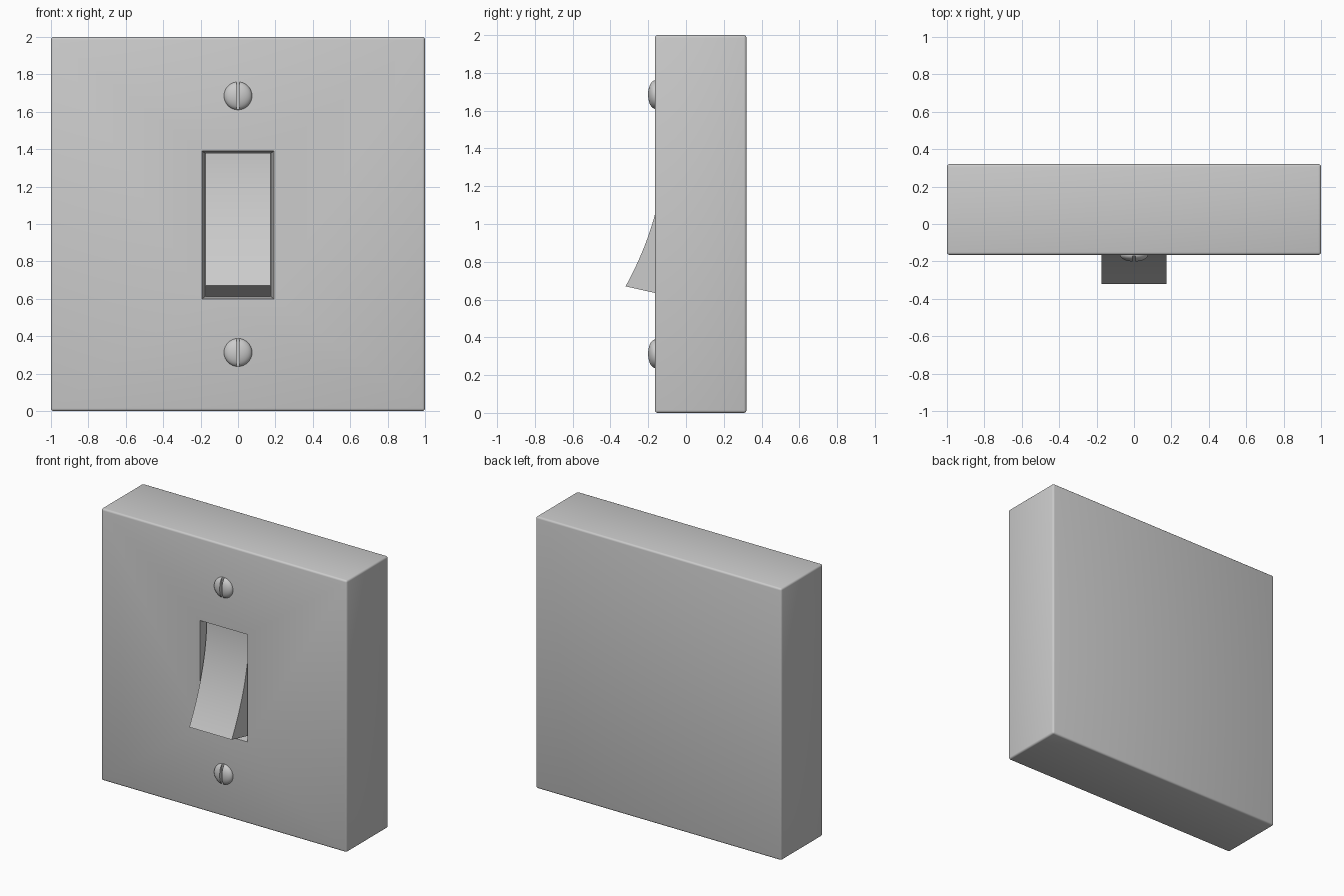
import bpy, bmesh, math

if "Cube" in bpy.data.objects:
    bpy.data.objects.remove(bpy.data.objects["Cube"])

FRONT = -0.165   # y of the plate's front face
MID_Z = 0.995    # centre height of the rocker opening


def new_object(name, bm):
    bmesh.ops.recalc_face_normals(bm, faces=bm.faces)
    mesh = bpy.data.meshes.new(name)
    bm.to_mesh(mesh)
    bm.free()
    obj = bpy.data.objects.new(name, mesh)
    bpy.context.collection.objects.link(obj)
    return obj


def box(name, x0, x1, y0, y1, z0, z1):
    bm = bmesh.new()
    bmesh.ops.create_cube(bm, size=1)
    for v in bm.verts:
        v.co = ((x0 + x1) / 2 + v.co.x * (x1 - x0),
                (y0 + y1) / 2 + v.co.y * (y1 - y0),
                (z0 + z1) / 2 + v.co.z * (z1 - z0))
    return new_object(name, bm)


def cut(obj, cutter):
    mod = obj.modifiers.new("cut", 'BOOLEAN')
    mod.operation = 'DIFFERENCE'
    mod.solver = 'EXACT'
    mod.object = cutter
    apply_all(obj)
    bpy.data.objects.remove(cutter)


def apply_all(obj):
    bpy.context.view_layer.update()
    deps = bpy.context.evaluated_depsgraph_get()
    mesh = bpy.data.meshes.new_from_object(obj.evaluated_get(deps))
    obj.modifiers.clear()
    obj.data = mesh


def smooth(obj, degrees=35):
    bpy.ops.object.select_all(action='DESELECT')
    obj.select_set(True)
    bpy.context.view_layer.objects.active = obj
    bpy.ops.object.shade_smooth_by_angle(angle=math.radians(degrees))


# Back box with softened edges
plate = box("switch_plate", -1, 1, FRONT, 0.32, 0, 2)
bevel = plate.modifiers.new("bevel", 'BEVEL')
bevel.width = 0.014
bevel.segments = 3
apply_all(plate)

# Tapered recess for the rocker
bm = bmesh.new()
rings = []
for y, hx, hz in ((FRONT - 0.1, 0.192, 0.395), (FRONT, 0.192, 0.395), (-0.05, 0.176, 0.383)):
    rings.append([bm.verts.new((sx * hx, y, MID_Z + sz * hz))
                  for sx, sz in ((-1, -1), (1, -1), (1, 1), (-1, 1))])
for a, b in zip(rings, rings[1:]):
    for i in range(4):
        j = (i + 1) % 4
        bm.faces.new((a[i], a[j], b[j], b[i]))
bm.faces.new(rings[0])
bm.faces.new(rings[-1])
cut(plate, new_object("recess_cutter", bm))
smooth(plate)

# Rocker: concave side profile extruded across the width
profile = []
for i in range(25):
    t = 0.71 * i / 24
    profile.append((-0.32 + 0.55 * t - 0.37 * t * t, 0.67 + t))
profile += [(-0.04, 1.365), (-0.04, 0.607)]
bm = bmesh.new()
face = bm.faces.new([bm.verts.new((-0.173, y, z)) for y, z in profile])
ext = bmesh.ops.extrude_face_region(bm, geom=[face])
for v in ext["geom"]:
    if isinstance(v, bmesh.types.BMVert):
        v.co.x = 0.173
smooth(new_object("rocker", bm))

# Slotted dome-head screws above and below
for name, z in (("upper_screw", 1.685), ("lower_screw", 0.313)):
    bm = bmesh.new()
    n, steps, r, h = 32, 8, 0.075, 0.036
    rings = []
    for k in range(-1, steps):
        a = max(k, 0) / steps * math.pi / 2
        y = FRONT + 0.015 if k < 0 else FRONT - h * math.sin(a)
        rings.append([bm.verts.new((r * math.cos(a) * math.cos(2 * math.pi * i / n), y,
                                    z + r * math.cos(a) * math.sin(2 * math.pi * i / n)))
                      for i in range(n)])
    for a, b in zip(rings, rings[1:]):
        for i in range(n):
            j = (i + 1) % n
            bm.faces.new((a[i], a[j], b[j], b[i]))
    tip = bm.verts.new((0, FRONT - h, z))
    for i in range(n):
        bm.faces.new((rings[-1][i], rings[-1][(i + 1) % n], tip))
    bm.faces.new(rings[0])
    screw = new_object(name, bm)
    cut(screw, box("slot_cutter", -0.009, 0.009, -0.3, FRONT - 0.006, z - 0.1, z + 0.1))
    smooth(screw)
